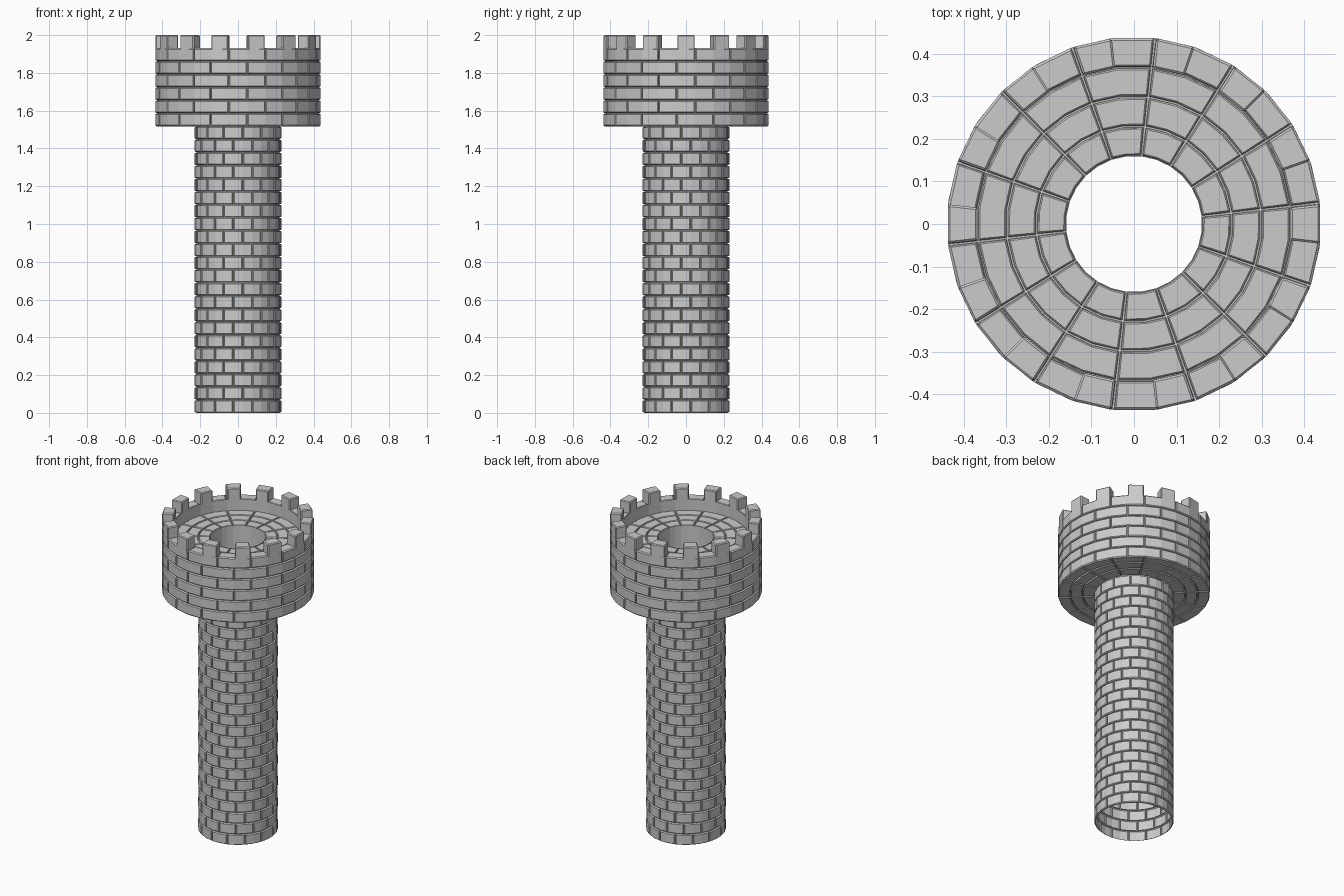
import bpy, bmesh
from math import cos, sin, pi

if "Cube" in bpy.data.objects:
    bpy.data.objects.remove(bpy.data.objects["Cube"])

N = 14                      # bricks per course
STEP = 2 * pi / N           # each brick spans two of 28 facets
PHASE = STEP / 4            # joint angle of even courses
H = 2 / 29                  # course height
R_WELL, R_SHAFT, R_WALL, R_DRUM = 0.16, 0.23, 0.37, 0.44
Z_DRUM, Z_FLOOR, Z_RIM = 22 * H, 27 * H, 28 * H
DEPTH = 0.009               # mortar groove depth


def finish(name, bm):
    bmesh.ops.remove_doubles(bm, verts=bm.verts, dist=1e-5)
    me = bpy.data.meshes.new(name)
    bm.to_mesh(me)
    bm.free()
    ob = bpy.data.objects.new(name, me)
    bpy.context.collection.objects.link(ob)
    return ob


def barrel(radius):
    return lambda a, v, d: ((radius - d) * cos(a), (radius - d) * sin(a), v)


def disc(z, side):
    return lambda a, v, d: (v * cos(a), v * sin(a), z - side * d)


def brick(bm, place, a0, v0, v1, radius, flip):
    # groove outline, foot of brick, raised face
    rings = []
    for inset, d in ((0, DEPTH), (0.002, DEPTH), (0.003, 0.003), (0.006, 0)):
        g = inset / radius
        angles = (a0 + g, a0 + STEP / 2, a0 + STEP - g)
        pts = [(a, v0 + inset) for a in angles]
        pts += [(a, v1 - inset) for a in reversed(angles)]
        rings.append([bm.verts.new(place(a, v, d)) for a, v in pts])

    def face(vs):
        bm.faces.new(vs[::-1] if flip else vs)

    for lo, hi in zip(rings, rings[1:]):
        for i in range(6):
            j = (i + 1) % 6
            face([lo[i], lo[j], hi[j], hi[i]])
    t = rings[-1]
    face([t[0], t[1], t[4], t[5]])
    face([t[1], t[2], t[3], t[4]])


def course(bm, place, v0, v1, radius, shift=0, flip=False):
    for k in range(N):
        brick(bm, place, PHASE + k * STEP + shift * STEP / 2, v0, v1, radius, flip)


def courses(name, radius, z0, count, first):
    bm = bmesh.new()
    for i in range(count):
        course(bm, barrel(radius), z0 + i * H, z0 + (i + 1) * H, radius, (i + first) % 2)
    finish(name, bm)


def paving(name, z, radii, side):
    bm = bmesh.new()
    for r0, r1 in zip(radii, radii[1:]):
        course(bm, disc(z, side), r0, r1, (r0 + r1) / 2, 0, side > 0)
    finish(name, bm)


def lining(name, radius, z0, z1):
    # plain inward-facing wall
    bm = bmesh.new()
    loops = [[bm.verts.new((radius * cos(PHASE + i * STEP / 2),
                            radius * sin(PHASE + i * STEP / 2), z))
              for i in range(2 * N)] for z in (z0, z1)]
    for i in range(2 * N):
        j = (i + 1) % (2 * N)
        bm.faces.new((loops[0][j], loops[0][i], loops[1][i], loops[1][j]))
    finish(name, bm)


# Brick walls
courses("shaft_bricks", R_SHAFT, 0, 22, 0)
courses("drum_bricks", R_DRUM, Z_DRUM, 6, 1)

# Paved rings: underside, walkway floor, parapet top
paving("drum_underside", Z_DRUM, (R_SHAFT - DEPTH, 0.30, R_WALL, R_DRUM), -1)
paving("walkway_floor", Z_FLOOR, (R_WELL, R_SHAFT, 0.30, R_WALL), 1)
paving("parapet_top", Z_RIM, (R_WALL, R_DRUM), 1)

# Inner walls
lining("well_wall", R_WELL, Z_DRUM, Z_FLOOR)
lining("parapet_inner_wall", R_WALL, Z_FLOOR - DEPTH, Z_RIM)

# Battlements: one bevelled block on every other facet
bm = bmesh.new()
for k in range(N):
    v = []
    for z in (Z_RIM - DEPTH, 2.0):
        for r, s in ((R_WALL, -1), (R_DRUM, -1), (R_DRUM, 1), (R_WALL, 1)):
            a = k * STEP + s * (STEP / 4 - 0.003 / r)
            v.append(bm.verts.new((r * cos(a), r * sin(a), z)))
    bm.faces.new(v[4:])
    for i in range(4):
        j = (i + 1) % 4
        bm.faces.new((v[i], v[j], v[j + 4], v[i + 4]))
edges = [e for e in bm.edges if not e.is_boundary]
bmesh.ops.bevel(bm, geom=edges, offset=0.005, segments=1, affect='EDGES')
finish("battlements", bm)
